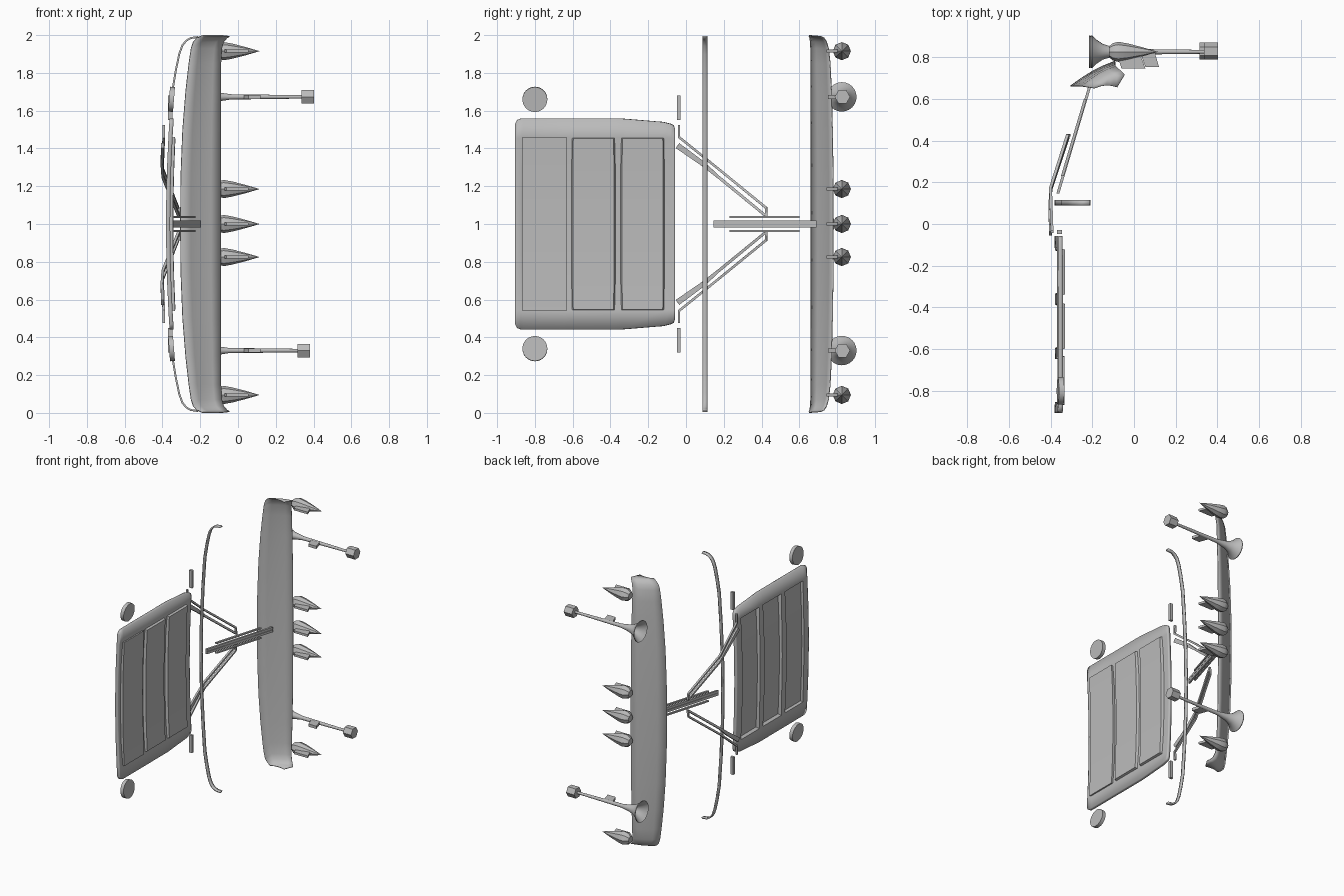
import bpy, bmesh, math
from mathutils import Vector

cube = bpy.data.objects.get("Cube")
if cube:
    bpy.data.objects.remove(cube)

grey = bpy.data.materials.new("plain_grey")
grey.use_nodes = True
COLOR = (0.5, 0.5, 0.5, 1)
grey.diffuse_color = COLOR
grey.node_tree.nodes["Principled BSDF"].inputs["Base Color"].default_value = COLOR


def finish(name, bm, smooth=30, thick=0):
    bmesh.ops.recalc_face_normals(bm, faces=bm.faces)
    mesh = bpy.data.meshes.new(name)
    bm.to_mesh(mesh)
    bm.free()
    mesh.materials.append(grey)
    ob = bpy.data.objects.new(name, mesh)
    bpy.context.scene.collection.objects.link(ob)
    if thick:
        mod = ob.modifiers.new("thickness", 'SOLIDIFY')
        mod.thickness, mod.offset = thick, 0
    if smooth:
        bpy.ops.object.select_all(action='DESELECT')
        ob.select_set(True)
        bpy.context.view_layer.objects.active = ob
        bpy.ops.object.shade_smooth_by_angle(angle=math.radians(smooth))
    return ob


def loft(bm, rows):
    """Skin a grid of points, return its faces."""
    vs = [[bm.verts.new(p) for p in row] for row in rows]
    return [bm.faces.new((a[i], a[i + 1], b[i + 1], b[i]))
            for a, b in zip(vs, vs[1:]) for i in range(len(a) - 1)]


def lathe(name, profile, x, y, z, sides, smooth=0):
    """Turn (x, radius) points around the x axis."""
    bm = bmesh.new()
    angles = [math.tau * i / sides for i in range(sides + 1)]
    loft(bm, [[(x + px, y + r * math.cos(a), z + r * math.sin(a)) for a in angles]
              for px, r in profile])
    bmesh.ops.remove_doubles(bm, verts=bm.verts, dist=0.0004)
    return finish(name, bm, smooth)


def prism(name, outline, z, depth):
    """Plate drawn in x and y, centred on height z."""
    bm = bmesh.new()
    face = bm.faces.new([bm.verts.new((x, y, z - depth / 2)) for x, y in outline])
    top = bmesh.ops.extrude_face_region(bm, geom=[face])["geom"]
    bmesh.ops.translate(bm, vec=(0, 0, depth),
                        verts=[v for v in top if isinstance(v, bmesh.types.BMVert)])
    return finish(name, bm, 0)


def rod(name, points, widths):
    """Square rod along a path, with a width at each point."""
    bm = bmesh.new()
    pts = [Vector(p) for p in points]
    rows = []
    for i, (p, w) in enumerate(zip(pts, widths)):
        d = (pts[min(i + 1, len(pts) - 1)] - pts[max(i - 1, 0)]).normalized()
        u = d.cross(Vector((1, 0, 0))).normalized() * w / 2
        v = d.cross(u).normalized() * 0.007
        rows.append([p + u + v, p - u + v, p - u - v, p + u - v, p + u + v])
    loft(bm, rows)
    bmesh.ops.remove_doubles(bm, verts=bm.verts, dist=0.0001)
    bmesh.ops.holes_fill(bm, edges=bm.edges)
    return finish(name, bm, 0)


def both_ways(stations):
    """Repeat stations (distance first) on both sides of the middle."""
    return [(-s[0],) + s[1:] for s in reversed(stations[1:])] + stations


def bow(z):
    return 0.06 * (z - 1) ** 2


# Front panel with three pressed trays
bm = bmesh.new()
rows = []
trays = [(-0.86, -0.64), (-0.6, -0.38), (-0.34, -0.12)]
outline = [(-0.905, 0.53), (-0.895, 0.55), (-0.875, 0.558)]
outline += [(y, 0.558 if y < -0.3 else 0.558 - 0.1 * (y + 0.3)) for t in trays for y in t]
outline += [(-0.08, 0.53), (-0.065, 0.523), (-0.057, 0.5)]
for y, half in outline:
    zs = [-half, -0.455, -0.3, -0.15, 0, 0.15, 0.3, 0.455, half]
    rows.append([(-0.37 + bow(1 + z), y, 1 + z) for z in zs])
faces = loft(bm, rows)
for lo, hi in trays:
    picked = [f for f in faces if f.is_valid
              and lo < f.calc_center_median().y < hi
              and abs(f.calc_center_median().z - 1) < 0.455]
    bmesh.ops.inset_region(bm, faces=picked, thickness=0.008, use_even_offset=True)
    for v in {v for f in picked for v in f.verts}:
        v.co.x += 0.018
finish("front_panel", bm, 25, 0.022)

# Curved trim band across the width
bm = bmesh.new()
band = both_ways([(0, -0.376), (0.25, -0.372), (0.5, -0.36), (0.72, -0.345), (0.82, -0.328),
                  (0.9, -0.311), (0.945, -0.295), (0.97, -0.275), (0.985, -0.25),
                  (0.99, -0.21)])
loft(bm, [[(x, 0.088, 1 + d), (x, 0.114, 1 + d)] for d, x in band])
finish("trim_band", bm, 40, 0.01)

# Sun visor: a sheet whose ends curl down
bm = bmesh.new()
visor = both_ways([(0, -0.305, 0.66, -0.09, 0.78), (0.25, -0.303, 0.66, -0.09, 0.779),
                   (0.5, -0.293, 0.66, -0.09, 0.775), (0.7, -0.277, 0.66, -0.09, 0.77),
                   (0.85, -0.26, 0.66, -0.09, 0.763), (0.93, -0.248, 0.66, -0.086, 0.754),
                   (0.965, -0.236, 0.658, -0.075, 0.743), (0.985, -0.215, 0.655, -0.058, 0.73),
                   (0.993, -0.2, 0.652, -0.045, 0.715), (0.997, -0.19, 0.65, -0.08, 0.655)])
rows = []
for d, fx, fy, bx, by in visor:
    front, back = Vector((fx, fy, 1 + d)), Vector((bx, by, 1 + d))
    rows.append([front.lerp(back, t / 4) + Vector((0, 0.012 * math.sin(math.pi * t / 4), 0))
                 for t in range(5)])
loft(bm, rows)
finish("sun_visor", bm, 50, 0.005)

# Bullet lamps with their brackets
bullet = [(-0.12, 0), (-0.12, 0.026), (-0.1, 0.042), (-0.075, 0.048), (-0.03, 0.04),
          (0.04, 0.022), (0.115, 0)]
for i, z in enumerate((0.095, 0.825, 1.0, 1.185, 1.915)):
    lathe(f"roof_lamp_{i}", bullet, 0, 0.825, z, 8, 30)
    prism(f"lamp_bracket_{i}", [(-0.08, 0.81), (0.03, 0.81), (0.055, 0.745), (-0.06, 0.745)],
          z, 0.016)

# Long horns: hollow bell, pipe and six-sided end piece
horn = [(-0.11, 0), (-0.125, 0.018), (-0.16, 0.036), (-0.19, 0.062), (-0.205, 0.077),
        (-0.2, 0.078), (-0.18, 0.058), (-0.15, 0.038), (-0.11, 0.025), (-0.04, 0.014),
        (0.34, 0.009), (0.34, 0)]
cap = [(0.335, 0), (0.335, 0.041), (0.402, 0.041), (0.402, 0)]
for side, z, shift in (("left", 1.673, 0), ("right", 0.33, -0.02)):
    lathe("horn_" + side, horn, shift / 2, 0.825, z, 24, 40)
    lathe("horn_end_" + side, cap, shift, 0.828, z, 6)
    prism("horn_bracket_" + side, [(0.03, 0.82), (0.1, 0.82), (0.12, 0.752), (0.055, 0.752)],
          z, 0.02)

# Parts that repeat either side of the middle
disc = [(-0.013, 0), (-0.013, 0.066), (0.013, 0.066), (0.013, 0)]
for side, s in (("upper", 1), ("lower", -1)):
    lamp = lathe("round_lamp_" + side, disc, 0, 0, 0, 32, 30)
    lamp.location = (-0.352, -0.8, 1 + s * 0.66)
    lamp.rotation_euler.y = s * 0.08
    handle = prism("side_bar_" + side, [(-0.37, -0.048), (-0.346, -0.048),
                                        (-0.346, -0.028), (-0.37, -0.028)],
                   1 + s * 0.615, 0.13)
    # Wiper linkage: two arms that bend back along the glass
    rod("outer_arm_" + side,
        [(-0.393, -0.037, 1 + s * 0.525), (-0.393, -0.037, 1 + s * 0.46),
         (-0.4, 0.17, 1 + s * 0.293), (-0.318, 0.425, 1 + s * 0.085),
         (-0.312, 0.425, 1 + s * 0.035)], [0.013] * 5)
    rod("inner_arm_" + side,
        [(-0.4, -0.045, 1 + s * 0.415), (-0.403, 0.085, 1 + s * 0.322),
         (-0.398, 0.17, 1 + s * 0.25), (-0.315, 0.42, 1 + s * 0.045)],
        [0.032, 0.026, 0.016, 0.014])
    # Blade and its carrier, lying along the sloped glass
    prism("wiper_blade_" + side, [(-0.372, 0.145), (-0.358, 0.145), (-0.196, 0.69),
                                  (-0.21, 0.69)], 1 + s * 0.01, 0.018)
    prism("blade_carrier_" + side, [(-0.35, 0.23), (-0.336, 0.23), (-0.226, 0.6),
                                    (-0.24, 0.6)], 1 + s * 0.036, 0.011)
